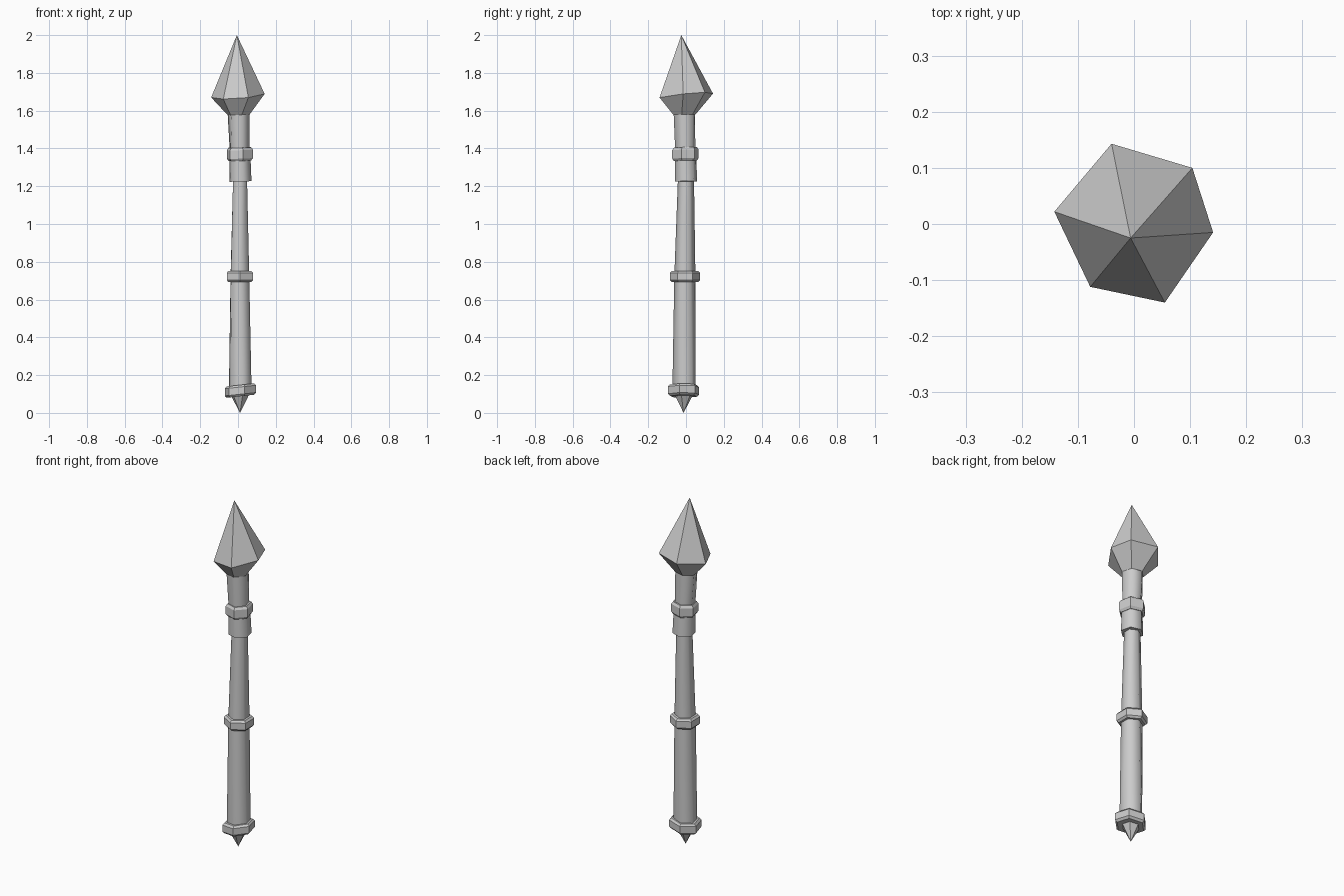
import bpy, bmesh, math

if "Cube" in bpy.data.objects:
    bpy.data.objects.remove(bpy.data.objects["Cube"])


def ring(z, cx, cy, r, rot, tx=0.0, ty=0.0):
    """Hexagon of points; tx, ty tilt its plane along x and y."""
    pts = []
    for i in range(6):
        a = math.radians(rot + 60 * i)
        dx, dy = r * math.cos(a), r * math.sin(a)
        pts.append((cx + dx, cy + dy, z + tx * dx + ty * dy))
    return pts


def loft(name, sections, tip=None, smooth=False):
    """Skin hexagonal sections from bottom to top, capped or closed to a tip."""
    bm = bmesh.new()
    rows = [[bm.verts.new(p) for p in s] for s in sections]
    for a, b in zip(rows, rows[1:]):
        for i in range(6):
            j = (i + 1) % 6
            bm.faces.new((a[i], a[j], b[j], b[i]))
    bm.faces.new(rows[0][::-1])
    if tip:
        t = bm.verts.new(tip)
        for i in range(6):
            bm.faces.new((rows[-1][i], rows[-1][(i + 1) % 6], t))
    else:
        bm.faces.new(rows[-1])
    bmesh.ops.recalc_face_normals(bm, faces=bm.faces)
    mesh = bpy.data.meshes.new(name)
    bm.to_mesh(mesh)
    bm.free()
    obj = bpy.data.objects.new(name, mesh)
    bpy.context.collection.objects.link(obj)
    if smooth:
        bpy.ops.object.select_all(action='DESELECT')
        obj.select_set(True)
        bpy.context.view_layer.objects.active = obj
        bpy.ops.object.shade_smooth_by_angle(angle=math.radians(70))
    return obj


def band(name, z, h, cx, cy, r, rot, tx=0.0, ty=0.0):
    """Hexagonal collar with chamfered rims."""
    profile = [(-0.5, 0.87), (-0.32, 1), (0.32, 1), (0.5, 0.87)]
    return loft(name, [ring(z + h * k, cx, cy, r * s, rot, tx, ty) for k, s in profile])


# tapering, slightly twisted handle
loft("shaft", [ring(0.10, 0.012, -0.011, 0.063, 43),
               ring(0.72, 0.010, -0.006, 0.056, 32),
               ring(1.26, 0.011, 0.0, 0.042, 30)], smooth=True)

# socket in two sleeves
loft("lower_socket", [ring(1.225, 0.013, 0.0, 0.061, 43, 0.03),
                      ring(1.37, 0.010, -0.003, 0.058, 43)], smooth=True)
loft("upper_socket", [ring(1.35, 0.010, -0.003, 0.054, 43),
                      ring(1.60, 0.003, -0.009, 0.060, 48)], smooth=True)

# collars
band("socket_collar", 1.37, 0.07, 0.010, -0.003, 0.072, 43, 0.03, 0.03)
band("middle_collar", 0.722, 0.06, 0.010, -0.005, 0.080, 30)
band("pommel_collar", 0.118, 0.06, 0.013, -0.013, 0.086, 45, 0.11, 0.0)

# pommel spike
loft("pommel_spike", [ring(0.11, 0.012, -0.012, 0.058, 45, 0.11)], tip=(0.011, -0.013, 0.0))

# faceted spear head with an uneven, tilted girdle
girdle = [(0.104, 0.10), (-0.04, 0.143), (-0.142, 0.022),
          (-0.078, -0.112), (0.055, -0.14), (0.141, -0.015)]
loft("spear_head", [ring(1.578, 0.003, -0.008, 0.060, 46, 0.03, 0.03),
                    [(x, y, 1.679 + 0.08 * x + 0.1 * y) for x, y in girdle]],
     tip=(-0.006, -0.025, 2.0))
